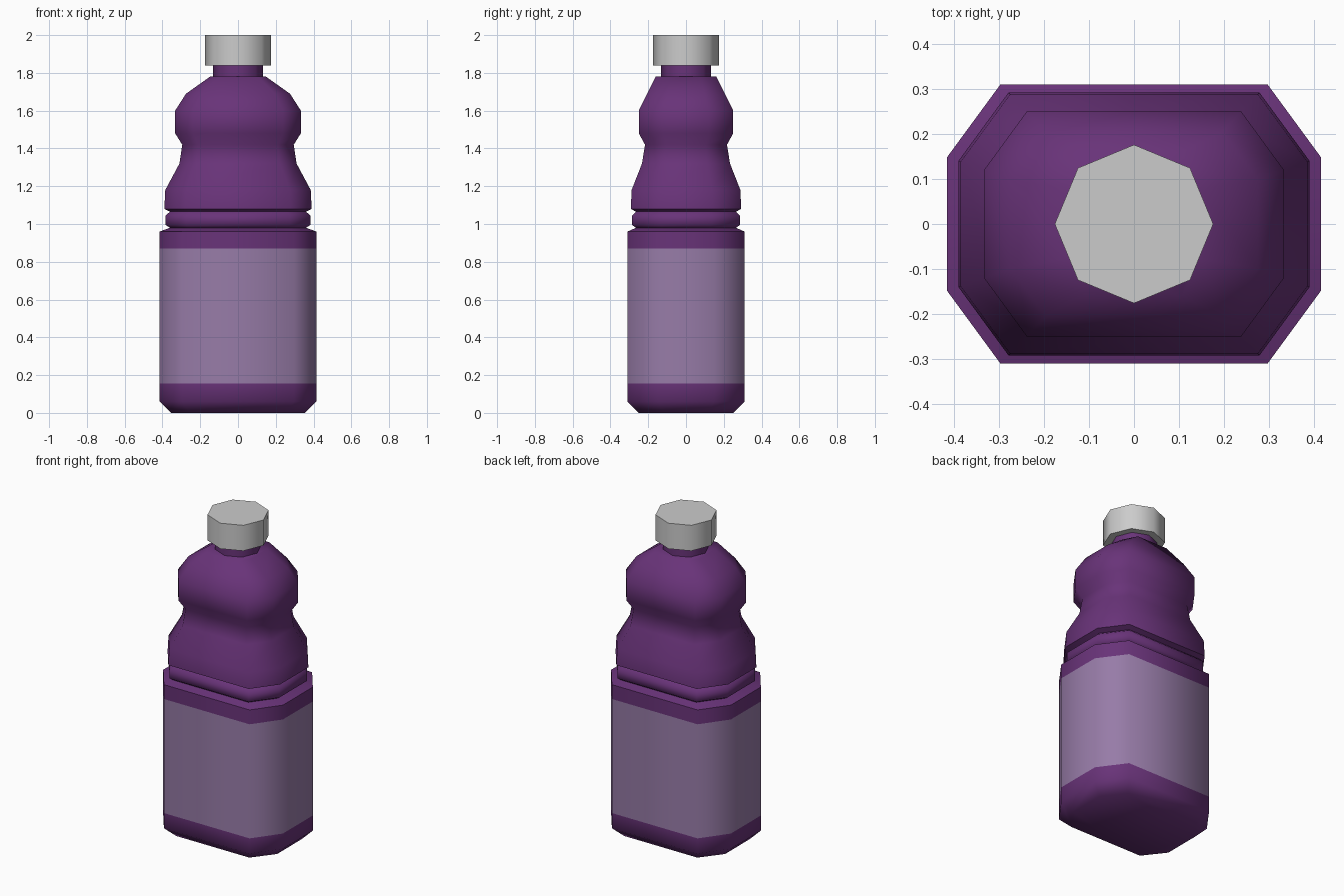
import bpy, bmesh, math

if "Cube" in bpy.data.objects:
    bpy.data.objects.remove(bpy.data.objects["Cube"])


def material(name, color):
    m = bpy.data.materials.new(name)
    m.diffuse_color = color
    m.use_nodes = True
    m.node_tree.nodes["Principled BSDF"].inputs["Base Color"].default_value = m.diffuse_color
    return m


def loft(name, rings, mats=(), slot=lambda i: 0):
    """Bridge a stack of equal-sized point rings and cap both ends."""
    bm = bmesh.new()
    loops = [[bm.verts.new(p) for p in ring] for ring in rings]
    n = len(loops[0])
    for i, (a, b) in enumerate(zip(loops, loops[1:])):
        for k in range(n):
            f = bm.faces.new((a[k], a[(k + 1) % n], b[(k + 1) % n], b[k]))
            f.material_index = slot(i)
    bm.faces.new(loops[0][::-1])
    bm.faces.new(loops[-1])
    bmesh.ops.recalc_face_normals(bm, faces=bm.faces)
    me = bpy.data.meshes.new(name)
    bm.to_mesh(me)
    bm.free()
    ob = bpy.data.objects.new(name, me)
    bpy.context.collection.objects.link(ob)
    for m in mats:
        me.materials.append(m)
    bpy.ops.object.select_all(action='DESELECT')
    ob.select_set(True)
    bpy.context.view_layer.objects.active = ob
    bpy.ops.object.shade_smooth_by_angle(angle=math.radians(60))
    return ob


def chamfered(hx, hy, z):
    """Rectangle with cut corners, counter-clockwise."""
    cx, cy = hx * 0.715, hy * 0.48
    return [(hx, -cy, z), (hx, cy, z), (cx, hy, z), (-cx, hy, z),
            (-hx, cy, z), (-hx, -cy, z), (-cx, -hy, z), (cx, -hy, z)]


def octagon(r, z):
    return [(r * math.cos(k * math.pi / 4), r * math.sin(k * math.pi / 4), z)
            for k in range(8)]


purple = material("purple_plastic", (0.14, 0.033, 0.19, 1))
lilac = material("label_lilac", (0.31, 0.2, 0.39, 1))

# Body: half width, half depth, height; the third band is the label
profile = [
    (0.355, 0.25, 0), (0.415, 0.31, 0.06), (0.415, 0.31, 0.155),
    (0.415, 0.31, 0.87), (0.415, 0.31, 0.96), (0.36, 0.265, 0.98),
    (0.383, 0.285, 0.995), (0.383, 0.285, 1.045), (0.36, 0.265, 1.065),
    (0.39, 0.292, 1.08), (0.385, 0.288, 1.18), (0.31, 0.233, 1.32),
    (0.295, 0.217, 1.42), (0.333, 0.25, 1.48), (0.333, 0.25, 1.60),
    (0.275, 0.205, 1.69), (0.148, 0.16, 1.78),
]
loft("bottle_body", [chamfered(*p) for p in profile], (purple, lilac),
     lambda i: int(i == 2))

# Neck and screw cap
loft("neck", [octagon(0.132, 1.77), octagon(0.132, 1.85)], (purple,))
loft("cap", [octagon(0.176, 1.84), octagon(0.176, 2.0)])
